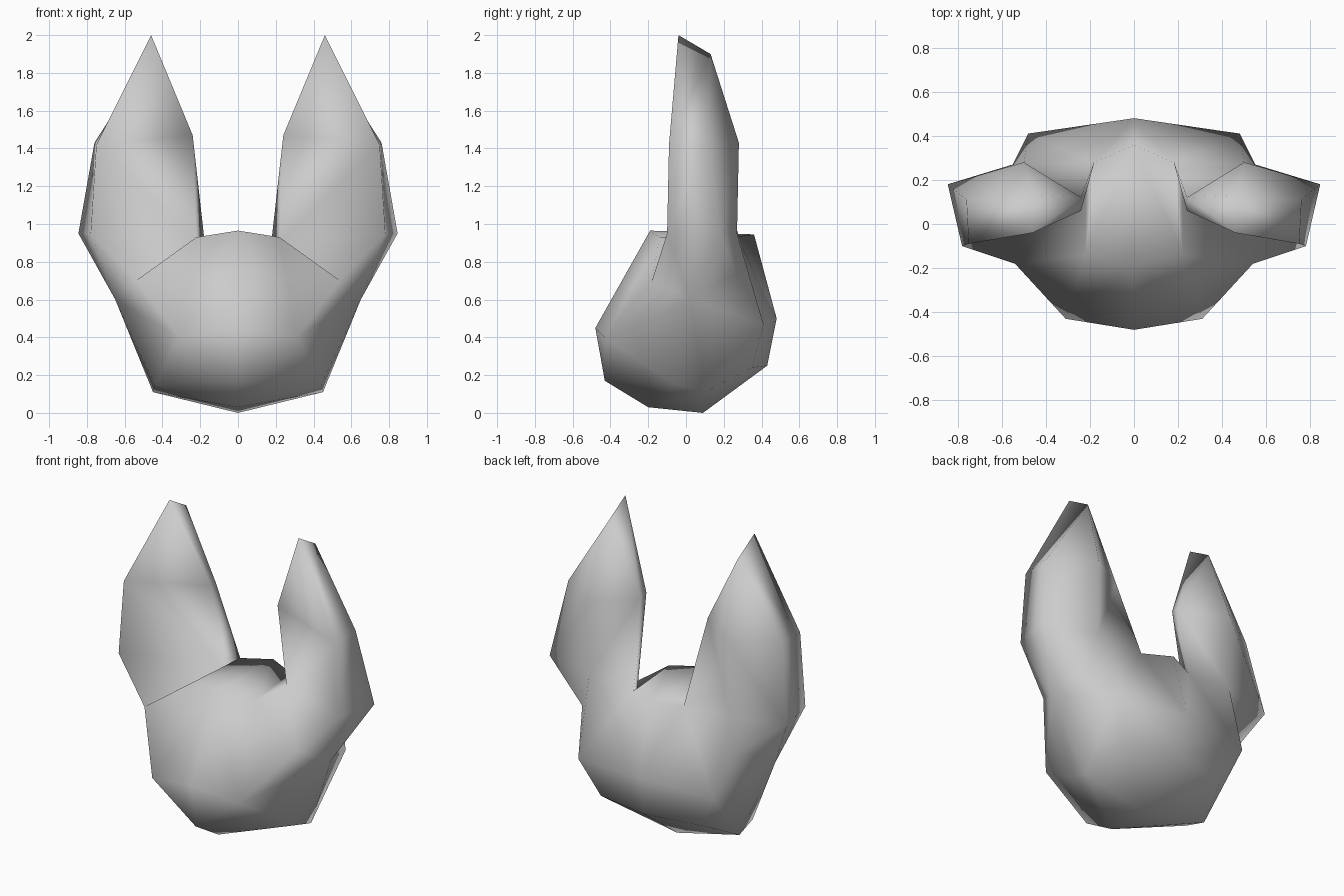
import bpy, bmesh
from mathutils import Vector

if "Cube" in bpy.data.objects:
    bpy.data.objects.remove(bpy.data.objects["Cube"], do_unlink=True)

grey = bpy.data.materials.new("plain grey")
grey.use_nodes = True
colour = (0.6, 0.6, 0.6, 1)
grey.diffuse_color = colour
grey.node_tree.nodes["Principled BSDF"].inputs["Base Color"].default_value = colour

bm = bmesh.new()


def points(*coords):
    return [bm.verts.new(Vector(c)) for c in coords]


def strip(first, second, closed=False):
    """Join two rows of vertices; repeated vertices make triangles."""
    count = len(first)
    for i in range(count if closed else count - 1):
        j = (i + 1) % count
        corners = list(dict.fromkeys((first[i], first[j], second[j], second[i])))
        if len(corners) > 2:
            bm.faces.new(corners)


# Middle profile of the head: crown, face, chin, underside, back
crown, muzzle, chin, throat, base, rump, rear, crest = points(
    (0, -.19, .965), (0, -.48, .45), (0, -.43, .17), (0, -.2, .03),
    (0, .09, 0), (0, .43, .25), (0, .48, .5), (0, .36, .945))

# Cheek row
brow, cheek, jaw, under, nape, back, notch = points(
    (.22, -.14, .93), (.31, -.43, .4), (.44, -.05, .15), (.45, .1, .11),
    (.36, .35, .24), (.48, .41, .47), (.18, .28, .935))
strip([crown, muzzle, chin, chin, throat, base, rump, rear, crest],
      [brow, cheek, cheek, jaw, jaw, under, nape, back, notch], closed=True)

# Flank row
temple, side, shoulder, spine = points(
    (.54, -.18, .7), (.65, .02, .6), (.55, .27, .74), (.5, .27, .95))
strip([brow, cheek, cheek, jaw, under, back, back, notch],
      [temple, temple, side, side, side, side, shoulder, spine])
strip([under, nape], [back, back])

# Hollow between the brow and the ear
hollow, ear_front, ear_rear = points(
    (.22, .18, .9), (.78, -.1, .95), (.845, .18, .95))
strip([notch, hollow, temple], [brow, brow, brow])

# Ear: widest ring, upper ring and wedge tip
strip([hollow, temple, side, side, shoulder, spine],
      [hollow, ear_front, ear_front, ear_rear, ear_rear, spine])
upper = points((.24, .06, 1.47), (.75, -.09, 1.42), (.76, .11, 1.43),
               (.5, .28, 1.43), (.24, .12, 1.46))
strip([hollow, ear_front, ear_rear, spine, notch], upper, closed=True)
tip, tip_rear = points((.46, -.04, 2), (.46, .13, 1.9))
strip(upper, [tip, tip, tip_rear, tip_rear, tip_rear], closed=True)

bmesh.ops.recalc_face_normals(bm, faces=bm.faces)
if bm.calc_volume(signed=True) < 0:
    bmesh.ops.reverse_faces(bm, faces=bm.faces)
for face in bm.faces:
    face.smooth = True

mesh = bpy.data.meshes.new("eared_head")
bm.to_mesh(mesh)
bm.free()
mesh.materials.append(grey)
head = bpy.data.objects.new("eared_head", mesh)
bpy.context.collection.objects.link(head)

# Other half
mirror = head.modifiers.new("mirror", 'MIRROR')
mirror.use_clip = True
mirror.merge_threshold = 0.001
